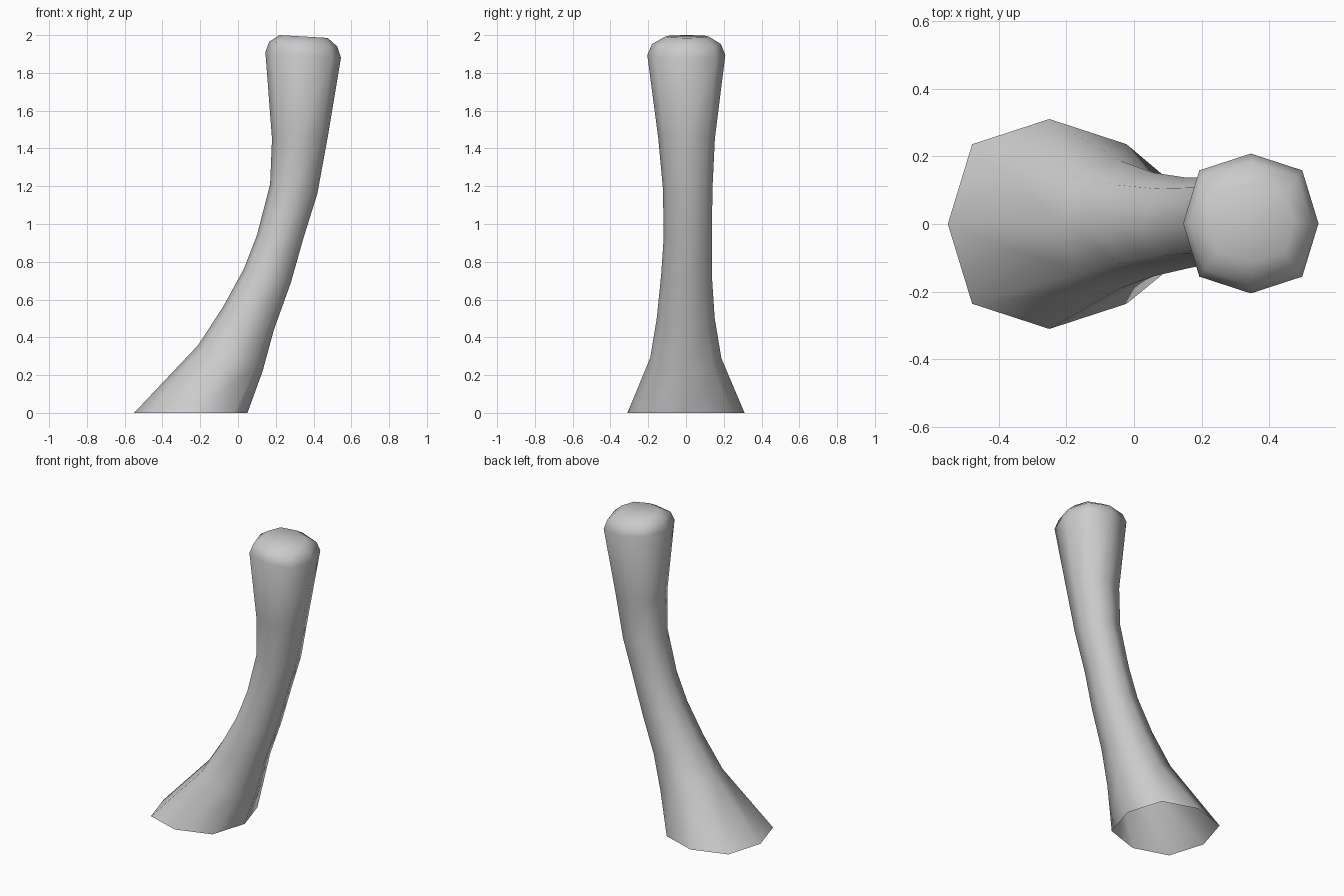
import bpy, bmesh, math

if "Cube" in bpy.data.objects:
    bpy.data.objects.remove(bpy.data.objects["Cube"])

# Tilted octagonal sections: left x, z, right x, z, back y, front y
RINGS = [
    (-0.55, 0.00, 0.05, 0.00, -0.31, 0.31),
    (-0.21, 0.36, 0.13, 0.22, -0.19, 0.187),
    (-0.08, 0.56, 0.19, 0.44, -0.155, 0.152),
    (0.03, 0.76, 0.28, 0.69, -0.132, 0.137),
    (0.10, 0.94, 0.345, 0.92, -0.118, 0.137),
    (0.17, 1.21, 0.42, 1.16, -0.122, 0.140),
    (0.18, 1.45, 0.475, 1.46, -0.147, 0.153),
    (0.145, 1.91, 0.545, 1.88, -0.205, 0.208),
    (0.165, 1.965, 0.525, 1.94, -0.18, 0.185),
    (0.22, 2.00, 0.475, 1.985, -0.11, 0.12),
]
SIDES = 8
DIAGONAL = 0.76  # slightly squarer than a regular octagon


def section(bm, ring):
    xl, zl, xr, zr, y0, y1 = ring
    verts = []
    for i in range(SIDES):
        a = 2 * math.pi * i / SIDES
        c, s = math.cos(a), math.sin(a)
        if i % 2:
            c, s = math.copysign(DIAGONAL, c), math.copysign(DIAGONAL, s)
        x = (xl + xr) / 2 + c * (xr - xl) / 2
        z = (zl + zr) / 2 + c * (zr - zl) / 2
        y = (y0 + y1) / 2 + s * (y1 - y0) / 2
        verts.append(bm.verts.new((x, y, z)))
    return verts


# Curved post with flared, open foot and rounded top
bm = bmesh.new()
loops = [section(bm, r) for r in RINGS]
for a, b in zip(loops, loops[1:]):
    for i in range(SIDES):
        j = (i + 1) % SIDES
        bm.faces.new((a[i], a[j], b[j], b[i]))
bm.faces.new(loops[-1])
bm.normal_update()

mesh = bpy.data.meshes.new("curved_post")
bm.to_mesh(mesh)
bm.free()
for p in mesh.polygons:
    p.use_smooth = True
post = bpy.data.objects.new("curved_post", mesh)
bpy.context.collection.objects.link(post)
